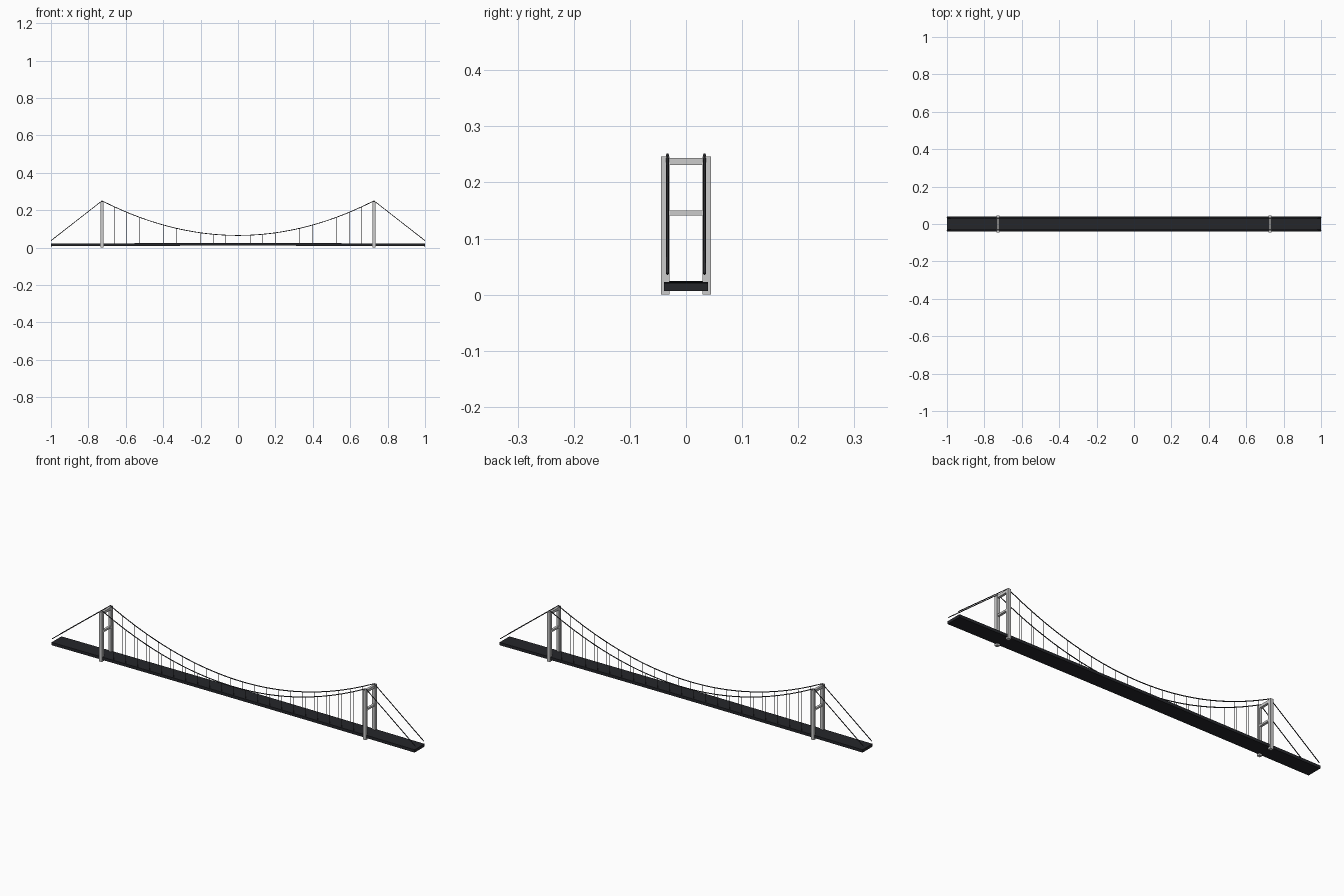
import bpy
from mathutils import Vector

if "Cube" in bpy.data.objects:
    bpy.data.objects.remove(bpy.data.objects["Cube"])

TX, TOP, SAG = 0.727, 0.25, 0.065      # tower position, cable top, cable low point
CY = 0.033                             # cable offset from the centre line
STEP = TX / 11                         # hanger spacing


def material(name, col):
    m = bpy.data.materials.new(name)
    m.diffuse_color = (*col, 1)
    m.use_nodes = True
    m.node_tree.nodes["Principled BSDF"].inputs["Base Color"].default_value = m.diffuse_color
    return m


DARK = material("dark_asphalt", (0.018, 0.019, 0.023))
STEEL = material("dark_steel", (0.03, 0.03, 0.035))


def box(name, lo, hi):
    lo, hi = Vector(lo), Vector(hi)
    bpy.ops.mesh.primitive_cube_add(size=1, location=(lo + hi) / 2)
    ob = bpy.context.object
    ob.name = name
    ob.scale = hi - lo
    bpy.ops.object.transform_apply(location=False, rotation=False, scale=True)
    return ob


def tube(name, paths, radius):
    cu = bpy.data.curves.new(name, 'CURVE')
    cu.dimensions = '3D'
    cu.bevel_depth = radius
    cu.bevel_resolution = 1
    cu.use_fill_caps = True
    for pts in paths:
        sp = cu.splines.new('POLY')
        sp.points.add(len(pts) - 1)
        for p, co in zip(sp.points, pts):
            p.co = (*co, 1)
    cu.materials.append(STEEL)
    ob = bpy.data.objects.new(name, cu)
    bpy.context.collection.objects.link(ob)
    return ob


def cable_z(x):
    return SAG + (TOP - SAG) * (x / TX) ** 2


def deck_top(x):
    return 0.021 + 0.003 * (1 - x * x)


# Deck: slightly cambered slab swept along x
N = 40
verts, faces = [], []
for i in range(N + 1):
    x = -1 + 2 * i / N
    t = deck_top(x)
    verts += [(x, -0.039, t - 0.014), (x, 0.039, t - 0.014), (x, 0.039, t), (x, -0.039, t)]
for i in range(N):
    a, b = 4 * i, 4 * i + 4
    for k in range(4):
        j = (k + 1) % 4
        faces.append((a + k, a + j, b + j, b + k))
faces += [(3, 2, 1, 0), (4 * N, 4 * N + 1, 4 * N + 2, 4 * N + 3)]
me = bpy.data.meshes.new("deck")
me.from_pydata(verts, [], [f[::-1] for f in faces])
me.materials.append(DARK)
bpy.context.collection.objects.link(bpy.data.objects.new("deck", me))
# Make all deck normals point outward
import bmesh
bm = bmesh.new()
bm.from_mesh(me)
bmesh.ops.recalc_face_normals(bm, faces=bm.faces)
bm.to_mesh(me)
bm.free()

# Towers: two legs joined by two cross beams
for sx, end in ((-1, "left"), (1, "right")):
    c = sx * TX
    for sy, side in ((-1, "front"), (1, "back")):
        y = sorted((sy * 0.029, sy * 0.0445))
        box(f"{end}_tower_{side}_leg", (c - 0.008, y[0], 0), (c + 0.008, y[1], 0.246))
    for z0, z1, nm in ((0.231, 0.244, "top"), (0.141, 0.15, "middle")):
        box(f"{end}_tower_{nm}_beam", (c - 0.006, -0.03, z0), (c + 0.006, 0.03, z1))

# Main cables with straight back stays, and vertical hangers
for sy, side in ((-1, "front"), (1, "back")):
    y = sy * CY
    span = [(TX * k / 22, y, cable_z(TX * k / 22)) for k in range(-22, 23)]
    tube(f"{side}_main_cable", [[(-1, y, 0.037)] + span + [(1, y, 0.037)]], 0.0023)
    tube(f"{side}_hangers",
         [[(k * STEP, y, deck_top(k * STEP) - 0.002), (k * STEP, y, cable_z(k * STEP))]
          for k in range(-10, 11)], 0.001)
